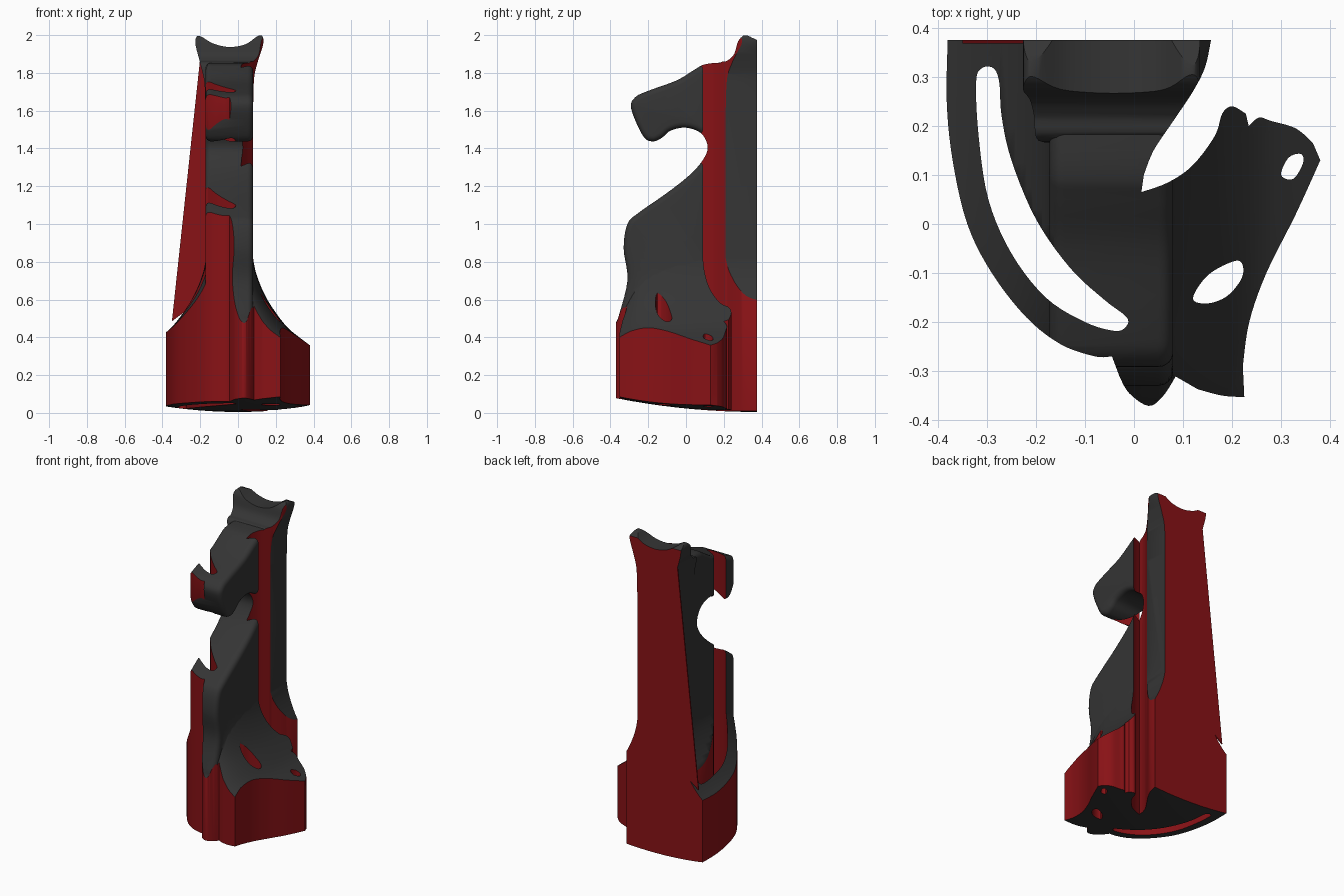
import bpy, bmesh, math
from mathutils import Matrix, Vector

if "Cube" in bpy.data.objects:
    bpy.data.objects.remove(bpy.data.objects["Cube"])

def material(name, rgb):
    m = bpy.data.materials.new(name)
    m.diffuse_color = (*rgb, 1)
    m.use_nodes = True
    m.node_tree.nodes["Principled BSDF"].inputs["Base Color"].default_value = m.diffuse_color
    return m

DARK = material("dark_grey", (0.035, 0.035, 0.035))
RED = material("cut_red", (0.25, 0.006, 0.008))
TOP = Matrix.Identity(4)
SIDE = Matrix(((0, 0, 1, 0), (1, 0, 0, 0), (0, 1, 0, 0), (0, 0, 0, 1)))
FRONT = Matrix(((1, 0, 0, 0), (0, 0, -1, 0), (0, 1, 0, 0), (0, 0, 0, 1)))

def smooth(pts, closed=False, n=5):
    """Catmull-Rom points through a short list."""
    p = [Vector(q) for q in pts]
    k = len(p)
    get = (lambda i: p[i % k]) if closed else (lambda i: p[max(0, min(k - 1, i))])
    out = []
    for i in range(k if closed else k - 1):
        a, b, c, d = (get(i + j) for j in (-1, 0, 1, 2))
        for s in range(n):
            t = s / n
            out.append(0.5 * (2*b + (c - a)*t + (2*a - 5*b + 4*c - d)*t*t + (3*b - a - 3*c + d)*t**3))
    return out if closed else out + [p[-1]]

def make(name, mesh, mat):
    mesh.materials.clear()
    mesh.materials.append(mat)
    bm = bmesh.new()
    bm.from_mesh(mesh)
    bmesh.ops.remove_doubles(bm, verts=bm.verts, dist=1e-5)
    bmesh.ops.recalc_face_normals(bm, faces=bm.faces)
    for f in bm.faces:
        f.material_index = 0
    bm.to_mesh(mesh)
    bm.free()
    ob = bpy.data.objects.new(name, mesh)
    bpy.context.collection.objects.link(ob)
    return ob

def prism(name, loops, frame, lo, hi, mat, bevel=0.0):
    """Filled outline (inner loops are holes) extruded from lo to hi."""
    cu = bpy.data.curves.new(name, 'CURVE')
    cu.dimensions, cu.fill_mode = '2D', 'BOTH'
    cu.extrude = (hi - lo) / 2 - bevel
    cu.bevel_depth, cu.bevel_resolution, cu.offset = bevel, 3, -bevel
    for loop in loops:
        sp = cu.splines.new('POLY')
        sp.points.add(len(loop) - 1)
        for pt, co in zip(sp.points, loop):
            pt.co = (co[0], co[1], 0, 1)
        sp.use_cyclic_u = True
    tmp = bpy.data.objects.new(name, cu)
    bpy.context.collection.objects.link(tmp)
    dg = bpy.context.evaluated_depsgraph_get()
    mesh = bpy.data.meshes.new_from_object(tmp.evaluated_get(dg))
    bpy.data.objects.remove(tmp)
    mesh.transform(frame @ Matrix.Translation((0, 0, (lo + hi) / 2)))
    return make(name, mesh, mat)

def combine(ob, other, op):
    m = ob.modifiers.new(op, 'BOOLEAN')
    m.object, m.operation, m.solver = other, op, 'EXACT'
    m.material_mode = 'TRANSFER'
    bpy.context.view_layer.objects.active = ob
    bpy.ops.object.modifier_apply(modifier=m.name)
    bpy.data.objects.remove(other)

# horse-shaped neck and head: side profile with rounded edges
profile = smooth([(-.36, .5), (-.31, .7), (-.33, .87), (-.31, 1), (-.25, 1.06), (-.1, 1.165),
                  (.02, 1.26), (.09, 1.34), (.115, 1.41), (.08, 1.48), (0, 1.51), (-.08, 1.495),
                  (-.13, 1.455), (-.18, 1.437), (-.23, 1.47), (-.29, 1.61), (-.27, 1.67),
                  (-.2, 1.705), (-.05, 1.76), (.05, 1.82), (.1, 1.845), (.2, 1.855), (.45, 1.86)])
knight = prism("cut_horse_piece", [profile + [(.45, .25), (-.36, .25)]], SIDE, -.172, .08, DARK, .03)

# ears: front silhouette crossed with side silhouette
ear_top = smooth([(-.172, 1.6), (-.178, 1.75), (-.2, 1.85), (-.225, 1.95), (-.22, 1.99), (-.195, 1.992),
                  (-.13, 1.955), (-.045, 1.937), (.04, 1.952), (.105, 1.995), (.13, 1.992),
                  (.133, 1.95), (.105, 1.86), (.085, 1.77), (.08, 1.6)])
ears = prism("ears", [ear_top], FRONT, -.5, 0, DARK)
ear_side = smooth([(.17, 1.6), (.17, 1.83), (.22, 1.865), (.255, 1.9), (.275, 1.965), (.3, 1.995), (.32, 2),
                   (.375, 1.975), (.45, 1.95)])
combine(ears, prism("ear_side", [ear_side + [(.45, 1.6)]], SIDE, -.5, .5, DARK), 'INTERSECT')
combine(knight, ears, 'UNION')

# flared base: stack of squarish ovals (height, half width, half depth)
bm = bmesh.new()
rings, N = [], 96
for z, w, d in smooth([(-.2, .56, .95), (.25, .56, .95), (.34, .45, .83), (.4, .37, .79), (.46, .3, .755),
                       (.56, .225, .71), (.65, .175, .69), (.75, .138, .67), (.84, .122, .6)], n=4):
    ring = []
    for i in range(N):
        c, s = math.cos(2*math.pi*i/N), math.sin(2*math.pi*i/N)
        ring.append(bm.verts.new((-.045 + w*math.copysign(abs(c)**.5, c),
                                  .375 + d*math.copysign(abs(s)**.5, s), z)))
    rings.append(ring)
for a, b in zip(rings, rings[1:]):
    for i in range(N):
        bm.faces.new((a[i], a[(i+1) % N], b[(i+1) % N], b[i]))
bm.faces.new(rings[0])
bm.faces.new(rings[-1])
mesh = bpy.data.meshes.new("base")
bm.to_mesh(mesh)
bm.free()
combine(knight, make("base", mesh, DARK), 'UNION')

# shallow domed underside
bm = bmesh.new()
bmesh.ops.create_uvsphere(bm, u_segments=64, v_segments=128, radius=1,
                          matrix=Matrix.Translation((0, .375, 3.005)) @ Matrix.Diagonal((2.75, 3.4, 3, 1)))
mesh = bpy.data.meshes.new("dome")
bm.to_mesh(mesh)
bm.free()
combine(knight, make("dome", mesh, DARK), 'INTERSECT')

# plan outline with curved slot and two holes, cut straight down in red
edges = [[(-.38, .375), (-.382, .25), (-.37, .13), (-.34, 0), (-.29, -.1), (-.22, -.19), (-.15, -.245),
          (-.08, -.27), (-.045, -.27)],
         [(-.03, -.31), (-.01, -.345), (.03, -.371), (.06, -.35), (.085, -.311)],
         [(.13, -.337), (.18, -.35), (.225, -.353)],
         [(.222, -.29), (.235, -.2), (.27, -.1), (.33, .02), (.38, .13)],
         [(.365, .165), (.33, .195), (.28, .21), (.255, .217), (.234, .2)],
         [(.228, .225), (.2, .24), (.18, .225), (.165, .18), (.12, .12), (.07, .085), (.015, .065)],
         [(.02, .1), (.04, .15), (.08, .21), (.12, .27), (.145, .32), (.157, .375)]]
outline = [p for e in edges for p in smooth(e)]
slot = smooth([(-.322, .29), (-.317, .18), (-.297, .05), (-.25, -.06), (-.18, -.15), (-.1, -.2), (-.04, -.218),
               (-.017, -.21), (-.015, -.19), (-.06, -.155), (-.13, -.09), (-.2, .01), (-.25, .13),
               (-.27, .22), (-.275, .29), (-.287, .318), (-.31, .318)], True)
hole_front = smooth([(.12, -.152), (.15, -.162), (.19, -.147), (.22, -.11), (.22, -.08), (.2, -.077), (.15, -.105)], True)
hole_side = smooth([(.3, .1), (.325, .092), (.345, .125), (.34, .143), (.315, .135)], True)
combine(knight, prism("plan", [outline, slot, hole_front, hole_side], TOP, -.5, 2.5, RED), 'INTERSECT')

# thin flat back web on the left side
web = prism("back_web", [[(-.2, 1.88), (-.35, .485), (-.25, .56), (-.16, .75), (-.16, 1.8)]],
            FRONT, -.375, -.368, RED)

for ob in (knight, web):
    bpy.ops.object.select_all(action='DESELECT')
    ob.select_set(True)
    bpy.context.view_layer.objects.active = ob
    bpy.ops.object.shade_smooth_by_angle(angle=math.radians(35))
